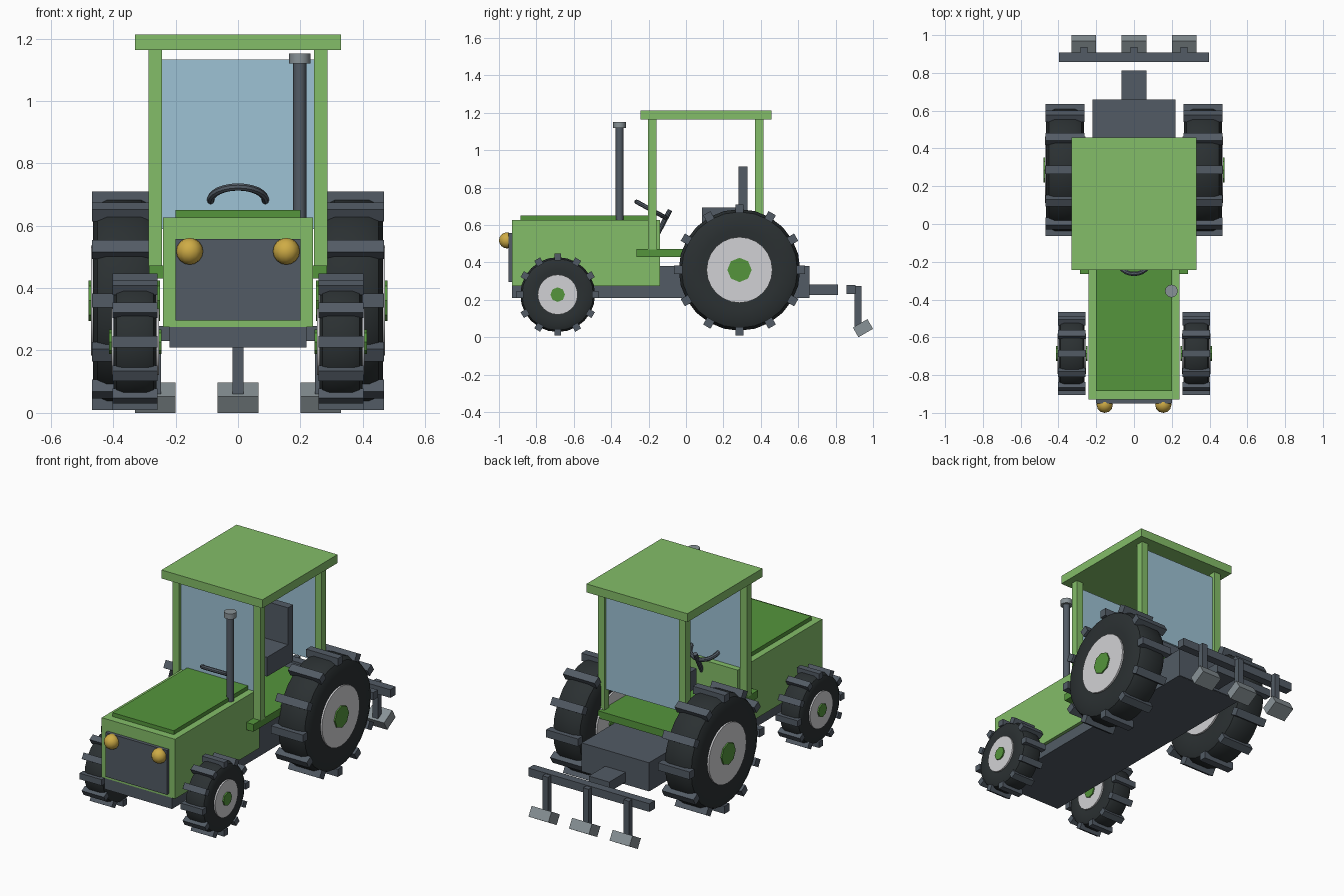
import bpy, bmesh, math
from mathutils import Matrix, Vector

if "Cube" in bpy.data.objects:
    bpy.data.objects.remove(bpy.data.objects["Cube"])


def material(name, rgb):
    m = bpy.data.materials.new(name)
    m.diffuse_color = (*rgb, 1)
    m.use_nodes = True
    m.node_tree.nodes["Principled BSDF"].inputs["Base Color"].default_value = m.diffuse_color
    return m


GREEN = material("light green", (0.23, 0.51, 0.14))
DARK_GREEN = material("dark green", (0.09, 0.30, 0.045))
SLATE = material("slate", (0.085, 0.105, 0.13))
RUBBER = material("rubber black", (0.024, 0.030, 0.032))
RIM = material("pale rim", (0.64, 0.64, 0.66))
YELLOW = material("lamp yellow", (0.62, 0.41, 0.06))
GLASS = material("window blue", (0.34, 0.54, 0.66))
STEEL = material("steel grey", (0.25, 0.29, 0.31))


def finish(name, bm, mat, smooth=None):
    bmesh.ops.recalc_face_normals(bm, faces=bm.faces)
    me = bpy.data.meshes.new(name)
    bm.to_mesh(me)
    bm.free()
    me.materials.append(mat)
    ob = bpy.data.objects.new(name, me)
    bpy.context.collection.objects.link(ob)
    if smooth:
        bpy.ops.object.select_all(action='DESELECT')
        ob.select_set(True)
        bpy.context.view_layer.objects.active = ob
        bpy.ops.object.shade_smooth_by_angle(angle=math.radians(smooth))
    return ob


def add_box(bm, c, size, rot=None):
    mx = Matrix.Translation(c) @ (rot or Matrix()) @ Matrix.Diagonal((*size, 1))
    bmesh.ops.create_cube(bm, size=1, matrix=mx)


def box(name, x, y, z, mat):
    """Box from (min, max) ranges."""
    bm = bmesh.new()
    r = (x, y, z)
    add_box(bm, [(a + b) / 2 for a, b in r], [b - a for a, b in r])
    return finish(name, bm, mat)


def rod(name, p, q, r, mat, n=16):
    p, q = Vector(p), Vector(q)
    bm = bmesh.new()
    mx = Matrix.Translation((p + q) / 2) @ (q - p).to_track_quat('Z', 'Y').to_matrix().to_4x4()
    bmesh.ops.create_cone(bm, cap_ends=True, segments=n, radius1=r, radius2=r,
                          depth=(q - p).length, matrix=mx)
    return finish(name, bm, mat, 35 if n > 8 else None)


def lathe(name, profile, n, mx, mat, closed=True):
    """Spin a closed (axial, radius) profile round the local x axis."""
    bm = bmesh.new()
    rings = [[bm.verts.new(mx @ Vector((a, r * math.sin(t), r * math.cos(t)))) for a, r in profile]
             for t in (2 * math.pi * i / n for i in range(n))]
    k = len(profile)
    for i in range(n):
        u, v = rings[i], rings[(i + 1) % n]
        for j in range(k):
            bm.faces.new((u[j], u[(j + 1) % k], v[(j + 1) % k], v[j]))
    return finish(name, bm, mat, 40)


def wheel(name, x, y, z, r_lug, r_tire, r_rim, r_hub, half, lug):
    c = Vector((x, y, z))
    d = r_tire - r_rim
    half_profile = [(half * 0.96, r_rim - 0.01), (half, r_rim + d * 0.25), (half, r_rim + d * 0.68),
                    (half * 0.86, r_tire - d * 0.1), (half * 0.55, r_tire)]
    profile = half_profile + [(-a, r) for a, r in reversed(half_profile)]
    lathe(name + "_tire", profile, 24, Matrix.Translation(c), RUBBER)
    ax = Vector((1, 0, 0))
    rod(name + "_rim", c - ax * (half + 0.007), c + ax * (half + 0.007), r_rim, RIM, 24)
    rod(name + "_hub", c - ax * (half + 0.015), c + ax * (half + 0.015), r_hub, DARK_GREEN, 8)
    # twelve tread blocks
    bm = bmesh.new()
    for i in range(12):
        rot = Matrix.Rotation(i * math.pi / 6, 4, 'X')
        add_box(bm, c + rot @ Vector((0, 0, r_lug - lug / 2)), (half * 2 + 0.007, lug, lug), rot)
    finish(name + "_treads", bm, SLATE)


# chassis and engine body
box("chassis", (-.22, .22), (-.93, .655), (.21, .275), SLATE)
box("gearbox", (-.22, .22), (-.14, .66), (.211, .38), SLATE)
box("hood", (-.24, .24), (-.93, -.14), (.275, .627), GREEN)
box("hood_panel", (-.2, .2), (-.885, -.19), (.62, .65), DARK_GREEN)
box("grille", (-.2, .2), (-.95, -.92), (.296, .558), SLATE)

# exhaust
rod("exhaust_pipe", (.198, -.355, .6), (.198, -.355, 1.125), .021, SLATE, 12)
rod("exhaust_cap", (.198, -.355, 1.12), (.198, -.355, 1.152), .034, STEEL, 12)

# cab
box("cab_floor", (-.286, .286), (-.265, .44), (.43, .473), DARK_GREEN)
box("roof", (-.33, .33), (-.243, .458), (1.163, 1.213), GREEN)
box("windshield", (-.245, .245), (-.187, -.175), (.59, 1.133), GLASS)
box("rear_window", (-.245, .245), (.386, .398), (.59, 1.133), GLASS)

# seat
box("seat_cushion", (-.13, .13), (.086, .329), (.58, .694), SLATE)
box("seat_back", (-.13, .13), (.281, .329), (.66, .912), SLATE)

# steering
tilt = Matrix.Translation((0, -.187, .682)) @ Matrix.Rotation(-.5, 4, 'X') @ Matrix.Rotation(math.pi / 2, 4, 'Y')
ring = [(.012 * math.sin(a), .088 + .012 * math.cos(a)) for a in (i * math.pi / 4 for i in range(8))]
lathe("steering_wheel", ring, 24, tilt, SLATE)
rod("steering_column", (0, -.18, .5), (0, -.085, .68), .013, SLATE, 10)

# paired parts
for s, side in ((-1, "left"), (1, "right")):
    for y, end in ((-.18, "front"), (.392, "rear")):
        bx = sorted((s * .243, s * .287))
        box(f"{end}_post_{side}", bx, (y - .022, y + .022), (.47, 1.165), GREEN)
    bm = bmesh.new()
    bmesh.ops.create_uvsphere(bm, u_segments=12, v_segments=8, radius=.043,
                              matrix=Matrix.Translation((s * .155, -.957, .518)))
    finish(f"headlight_{side}", bm, YELLOW, 50)
    wheel(f"rear_wheel_{side}", s * .365, .286, .36, .35, .325, .176, .065, .1, .045)
    wheel(f"front_wheel_{side}", s * .33, -.686, .228, .219, .2, .107, .039, .069, .036)

# rear hitch and cultivator
box("drawbar", (-.067, .067), (.64, .812), (.225, .283), SLATE)
box("tool_bar", (-.396, .396), (.857, .907), (.231, .279), SLATE)
for x, side in ((-.265, "left"), (0, "middle"), (.265, "right")):
    box(f"tine_{side}", (x - .018, x + .018), (.902, .937), (.06, .275), SLATE)
    bm = bmesh.new()
    add_box(bm, (x, .946, .0485), (.13, .09, .06), Matrix.Rotation(math.radians(30), 4, 'X'))
    finish(f"blade_{side}", bm, STEEL)
